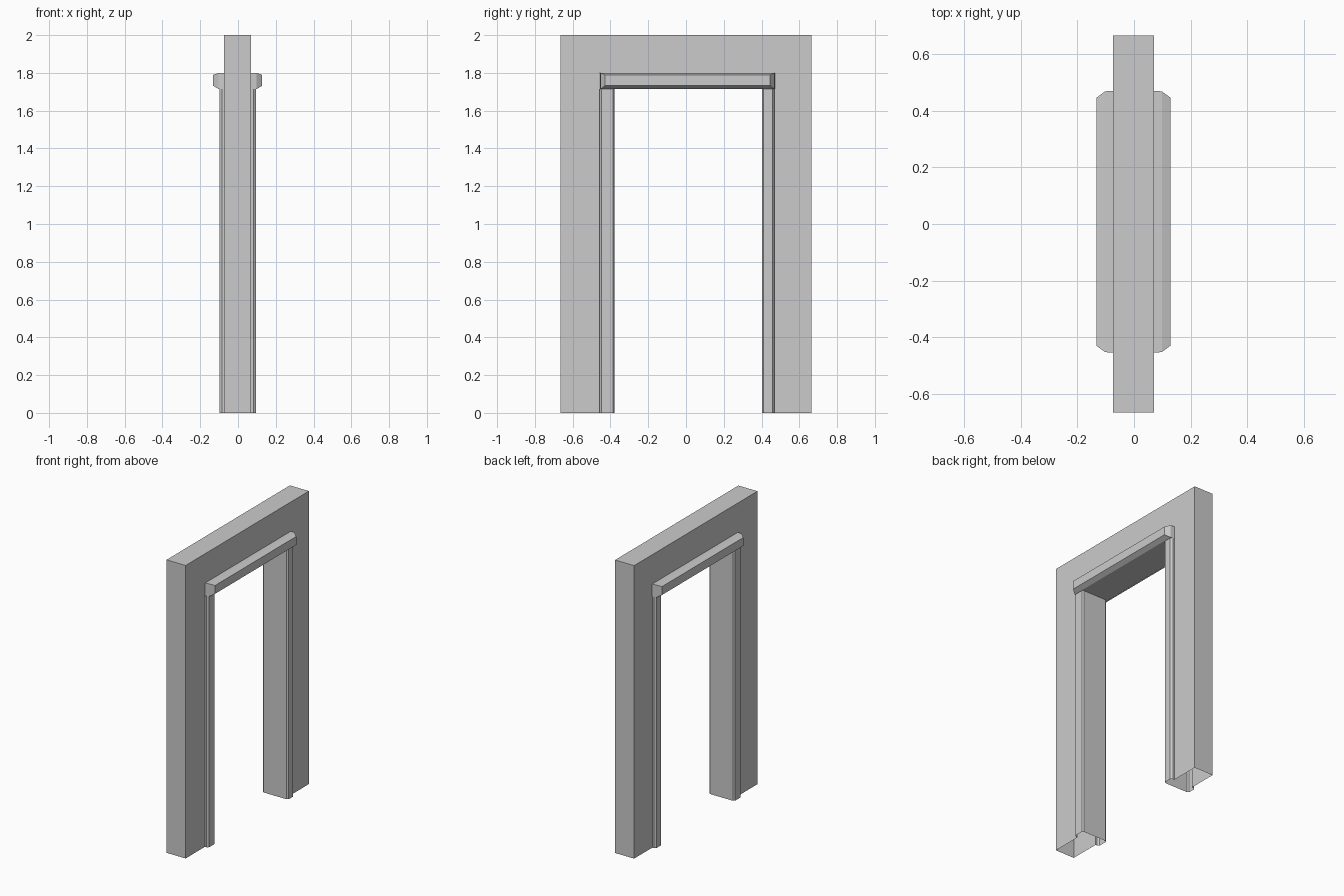
import bpy, bmesh

if "Cube" in bpy.data.objects:
    bpy.data.objects.remove(bpy.data.objects["Cube"])

CX = -0.002                     # slight offset of the frame along x
HALF = 0.072                    # half wall thickness
OUT_L, IN_L = -0.457, -0.379    # left casing, outer and inner y
OUT_R, IN_R = 0.469, 0.403      # right casing, outer and inner y
Z_LOW, Z_TOP = 1.714, 1.8       # lintel bottom and top


def make_object(name, bm):
    bmesh.ops.remove_doubles(bm, verts=bm.verts, dist=1e-5)
    bmesh.ops.recalc_face_normals(bm, faces=bm.faces)
    mesh = bpy.data.meshes.new(name)
    bm.to_mesh(mesh)
    bm.free()
    ob = bpy.data.objects.new(name, mesh)
    bpy.context.collection.objects.link(ob)
    return ob


def face(bm, points):
    bm.faces.new([bm.verts.new(p) for p in points])


# Wall shell: both faces, outer ends and top; open underneath
def wall():
    bm = bmesh.new()
    outer = [(-0.665, 0), (-0.665, 2), (0.665, 2), (0.665, 0)]
    inner = [(OUT_L, 0), (OUT_L, Z_TOP), (OUT_R, Z_TOP), (OUT_R, 0)]
    for i in range(3):
        a, b, c, d = outer[i], outer[i + 1], inner[i + 1], inner[i]
        for s in (-1, 1):
            face(bm, [(CX + s * HALF, y, z) for y, z in (a, b, c, d)])
        face(bm, [(CX + s * HALF, y, z) for s, (y, z) in
                  ((-1, a), (1, a), (1, b), (-1, b))])
    bmesh.ops.remove_doubles(bm, verts=bm.verts, dist=1e-5)
    # merge each wall side into one flat face
    bmesh.ops.dissolve_limit(bm, angle_limit=0.01, verts=bm.verts, edges=bm.edges)
    return make_object("wall", bm)


# Bevelled casing wrapped round one edge of the opening
def casing(name, y_out, y_in):
    d = 1 if y_in > y_out else -1
    half = [(HALF, y_out), (0.084, y_out), (0.097, y_out + d * 0.01),
            (0.097, y_in - d * 0.008), (0.086, y_in)]
    chain = half + [(-x, y) for x, y in reversed(half)]
    bm = bmesh.new()
    for (x0, y0), (x1, y1) in zip(chain, chain[1:]):
        face(bm, [(CX + x0, y0, 0), (CX + x1, y1, 0),
                  (CX + x1, y1, Z_LOW), (CX + x0, y0, Z_LOW)])
    return make_object(name, bm)


# Lintel: rectangular rings along x, narrowing at both projecting fronts
def lintel():
    bm = bmesh.new()
    y0, y1 = -0.454, 0.47
    rings = []
    for x, iy, iz in ((-0.13, 0.024, 0.018), (-0.1, 0.002, 0), (-HALF, 0, 0),
                      (HALF, 0, 0), (0.1, 0.002, 0), (0.13, 0.024, 0.018)):
        low, top = Z_LOW + iz, Z_TOP - iz * 0.6
        rings.append([bm.verts.new((CX + x, y, z)) for y, z in
                      ((y0 + iy, low), (y1 - iy, low), (y1 - iy, top), (y0 + iy, top))])
    for r, (a, b) in enumerate(zip(rings, rings[1:])):
        # inside the wall only the soffit is needed
        for i in range(1 if r == 2 else 4):
            j = (i + 1) % 4
            bm.faces.new((a[i], a[j], b[j], b[i]))
    bm.faces.new(rings[0])
    bm.faces.new(rings[-1])
    return make_object("lintel", bm)


wall()
casing("left_casing", OUT_L, IN_L)
casing("right_casing", OUT_R, IN_R)
lintel()
